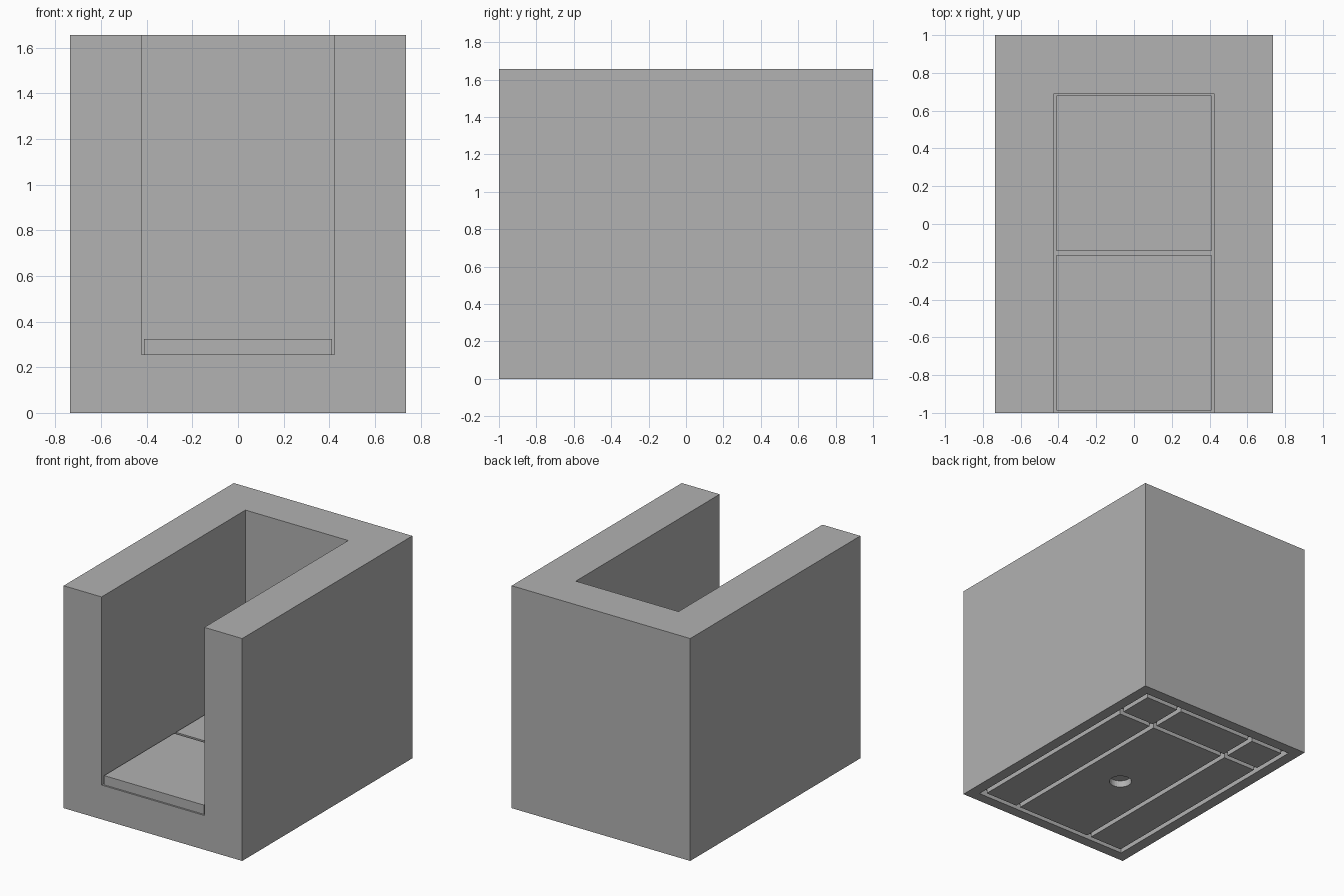
import bpy

old = bpy.data.objects.get("Cube")
if old:
    bpy.data.objects.remove(old, do_unlink=True)

HALF_X, HALF_Y, HEIGHT = 0.735, 1.0, 1.655
FLOOR = 0.255          # cavity floor
DEPTH = 0.05           # depth of underside cuts
W = 0.036              # groove width

grey = bpy.data.materials.new("plain_grey")
grey.use_nodes = True
grey.diffuse_color = (0.445, 0.445, 0.445, 1)
grey.node_tree.nodes["Principled BSDF"].inputs["Base Color"].default_value = grey.diffuse_color


def box(name, x0, x1, y0, y1, z0, z1):
    """Axis-aligned box between two corners."""
    bpy.ops.mesh.primitive_cube_add(
        size=1, location=((x0 + x1) / 2, (y0 + y1) / 2, (z0 + z1) / 2))
    ob = bpy.context.object
    ob.name = name
    ob.scale = (x1 - x0, y1 - y0, z1 - z0)
    bpy.ops.object.transform_apply(location=False, rotation=False, scale=True)
    ob.data.materials.append(grey)
    return ob


def cut(target, cutter):
    """Subtract the cutter from the target and discard it."""
    cutter.hide_render = True
    mod = target.modifiers.new("cut", 'BOOLEAN')
    mod.operation = 'DIFFERENCE'
    mod.solver = 'EXACT'
    mod.object = cutter
    bpy.context.view_layer.objects.active = target
    bpy.ops.object.modifier_apply(modifier=mod.name)
    bpy.data.objects.remove(cutter, do_unlink=True)


# Housing with a cavity open at the top and front
housing = box("housing", -HALF_X, HALF_X, -HALF_Y, HALF_Y, 0, HEIGHT)
cut(housing, box("cavity_cutter", -0.423, 0.423, -1.2, 0.692, FLOOR, 2))

# Underside grooves running front to back: two outer, two inner
EDGE_X, EDGE_Y = 0.635, 0.902
for x in (-EDGE_X, -0.327, 0.327, EDGE_X):
    end = EDGE_Y + W / 2 if abs(x) == EDGE_X else EDGE_Y
    cut(housing, box("groove_cutter", x - W / 2, x + W / 2, -end, end, -0.1, DEPTH))

# Underside grooves running side to side: front, rear and one cross channel
for y in (-EDGE_Y, 0.6, EDGE_Y):
    cut(housing, box("groove_cutter", -EDGE_X, EDGE_X, y - W / 2, y + W / 2, -0.1, DEPTH))

# Round socket in the underside
bpy.ops.mesh.primitive_cylinder_add(vertices=32, radius=0.078, depth=0.2,
                                    location=(0, -0.15, DEPTH - 0.1))
socket = bpy.context.object
socket.data.materials.append(grey)
cut(housing, socket)

# Two loose floor panels with a narrow gap between them
box("front_floor_panel", -0.411, 0.411, -0.987, -0.163, FLOOR, 0.324)
box("rear_floor_panel", -0.411, 0.411, -0.144, 0.679, FLOOR, 0.324)
